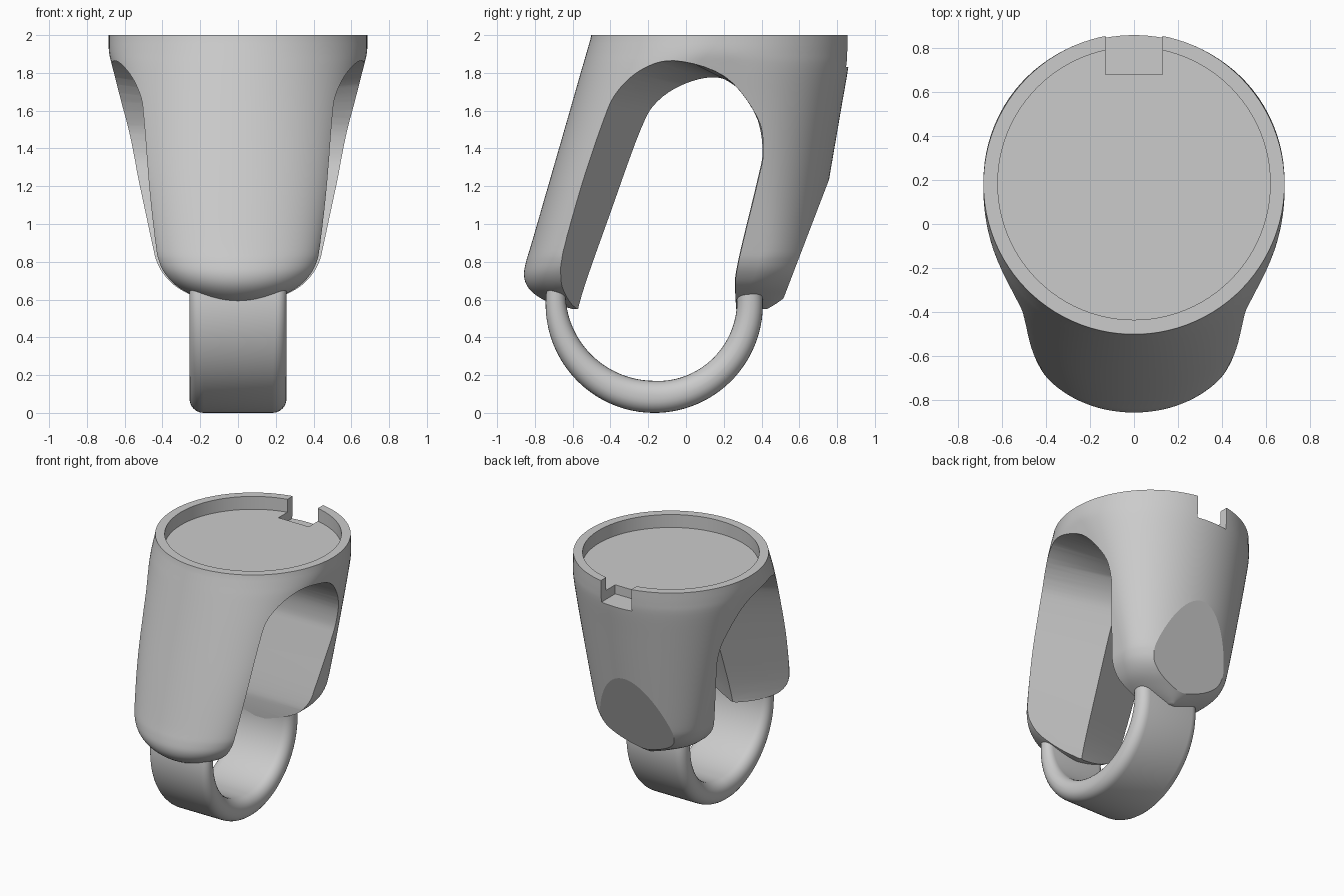
import bpy, bmesh
from math import cos, sin, pi, radians
from mathutils import Vector

old = bpy.data.objects.get("Cube")
if old:
    bpy.data.objects.remove(old, do_unlink=True)

grey = bpy.data.materials.new("plain grey")
grey.use_nodes = True
grey.diffuse_color = (0.6, 0.6, 0.6, 1)
grey.node_tree.nodes["Principled BSDF"].inputs["Base Color"].default_value = grey.diffuse_color


def spline(points, steps):
    """Catmull-Rom curve through points of any dimension."""
    pts = [Vector(p) for p in points]
    pts = [pts[0] * 2 - pts[1]] + pts + [pts[-1] * 2 - pts[-2]]
    out = []
    for a, b, c, d in zip(pts, pts[1:], pts[2:], pts[3:]):
        for i in range(steps):
            t = i / steps
            out.append(0.5 * (2 * b + (c - a) * t + (2 * a - 5 * b + 4 * c - d) * t * t
                              + (3 * b - a - 3 * c + d) * t ** 3))
    return out + [pts[-2]]


def finish(bm, name):
    bmesh.ops.recalc_face_normals(bm, faces=bm.faces)
    mesh = bpy.data.meshes.new(name)
    bm.to_mesh(mesh)
    bm.free()
    mesh.materials.append(grey)
    ob = bpy.data.objects.new(name, mesh)
    bpy.context.collection.objects.link(ob)
    return ob


def loft(rings):
    """Skin closed rings of equal length and cap both ends."""
    bm = bmesh.new()
    loops = [[bm.verts.new(p) for p in ring] for ring in rings]
    n = len(loops[0])
    for lo, hi in zip(loops, loops[1:]):
        for i in range(n):
            j = (i + 1) % n
            bm.faces.new((lo[i], lo[j], hi[j], hi[i]))
    bm.faces.new(loops[0][::-1])
    bm.faces.new(loops[-1])
    return bm


def smooth(ob):
    bpy.ops.object.select_all(action='DESELECT')
    ob.select_set(True)
    bpy.context.view_layer.objects.active = ob
    bpy.ops.object.shade_smooth_by_angle(angle=radians(30))


def cut(ob, cutter):
    cutter.hide_render = True
    bpy.context.view_layer.objects.active = ob
    mod = ob.modifiers.new("cut", 'BOOLEAN')
    mod.operation = 'DIFFERENCE'
    mod.solver = 'EXACT'
    mod.object = cutter
    bpy.ops.object.modifier_apply(modifier=mod.name)
    bpy.data.objects.remove(cutter, do_unlink=True)


# Body: straight sides with elliptical ends
# height, front y, back y, half width, depth of front end, depth of back end
sections = [(2, -.5, .868, .685, .684, .684), (1.91, -.526, .866, .683, .65, .66),
            (1.82, -.552, .858, .662, .58, .6), (1.6, -.615, .82, .607, .45, .5),
            (1.25, -.716, .76, .53, .32, .39), (.9, -.817, .7, .455, .25, .3),
            (.8, -.847, .683, .43, .25, .3), (.73, -.858, .655, .39, .25, .29),
            (.67, -.84, .6, .33, .24, .27), (.62, -.79, .535, .24, .2, .24),
            (.58, -.71, .48, .14, .15, .2), (.55, -.6, .43, .04, .1, .15)]
rings = []
for z, f, b, w, front, back in spline(sections, 4):
    ring = []
    for i in range(50):
        a = pi * i / 49
        ring.append((w * cos(a), b - back + back * sin(a), z))
    for i in range(50):
        a = pi + pi * i / 49
        ring.append((w * cos(a), min(f + front, b - back - .002) + front * sin(a), z))
    rings.append(ring)
bm = loft(rings)

# Flat facet on the lower back
facet_normal = Vector((0, .6, -.23)).normalized()
bmesh.ops.bisect_plane(bm, geom=bm.verts[:] + bm.edges[:] + bm.faces[:], dist=1e-5,
                       plane_co=(0, .763, 1.25), plane_no=facet_normal, clear_outer=True)
bmesh.ops.holes_fill(bm, edges=[e for e in bm.edges if e.is_boundary], sides=0)
body = finish(bm, "body")

# Arched opening through the sides, narrowest in the middle
middle = [(-.6, .4), (-.55, .63), (-.4, 1.06), (-.24, 1.5), (-.15, 1.65), (0, 1.745), (.17, 1.775),
          (.3, 1.7), (.38, 1.55), (.405, 1.38), (.375, 1.22), (.275, .8), (.26, .65), (.28, .4)]
outer = [(-.78, .4), (-.765, .8), (-.665, 1.18), (-.53, 1.55), (-.45, 1.71), (-.29, 1.83),
         (-.08, 1.872), (.2, 1.785), (.38, 1.56), (.41, 1.38), (.38, 1.22), (.28, .8),
         (.265, .65), (.285, .4)]
inner_path, outer_path = spline(middle, 5), spline(outer, 5)
arch = loft([[(x, y, z) for y, z in path]
             for x, path in ((-.713, outer_path), (0, inner_path), (.713, outer_path))])
cut(body, finish(arch, "arch_cutter"))

# Shallow round recess in the top
bm = bmesh.new()
bmesh.ops.create_cone(bm, cap_ends=True, segments=96, radius1=.62, radius2=.62, depth=.4)
bmesh.ops.translate(bm, verts=bm.verts, vec=(0, .184, 2.1))
cut(body, finish(bm, "recess_cutter"))

# Notch in the back of the rim
bm = bmesh.new()
bmesh.ops.create_cube(bm, size=1)
bmesh.ops.scale(bm, verts=bm.verts, vec=(.26, .4, .4))
bmesh.ops.translate(bm, verts=bm.verts, vec=(0, .88, 2.03))
cut(body, finish(bm, "notch_cutter"))
smooth(body)
for face in body.data.polygons:
    if face.normal.dot(facet_normal) > .9999:
        face.use_smooth = False

# Finger loop: rounded band swept along an arc
rings = []
for k in range(57):
    t = k / 56
    a = radians(172 + 194 * t)
    thick = .1 + .07 * sin(pi * min(t, .5)) - max(0, t - .5) * .07
    r = min(.075, thick * .48)
    ring = []
    for sx, sr, start in ((1, 1, 0), (-1, 1, 90), (-1, -1, 180), (1, -1, 270)):
        for i in range(7):
            c = radians(start + 15 * i)
            x = sx * (.257 - r) + r * cos(c)
            rad = .575 - thick / 2 + sr * (thick / 2 - r) + r * sin(c)
            ring.append((x, -.168 + rad * cos(a), .575 + rad * sin(a)))
    rings.append(ring)
smooth(finish(loft(rings), "finger_loop"))
